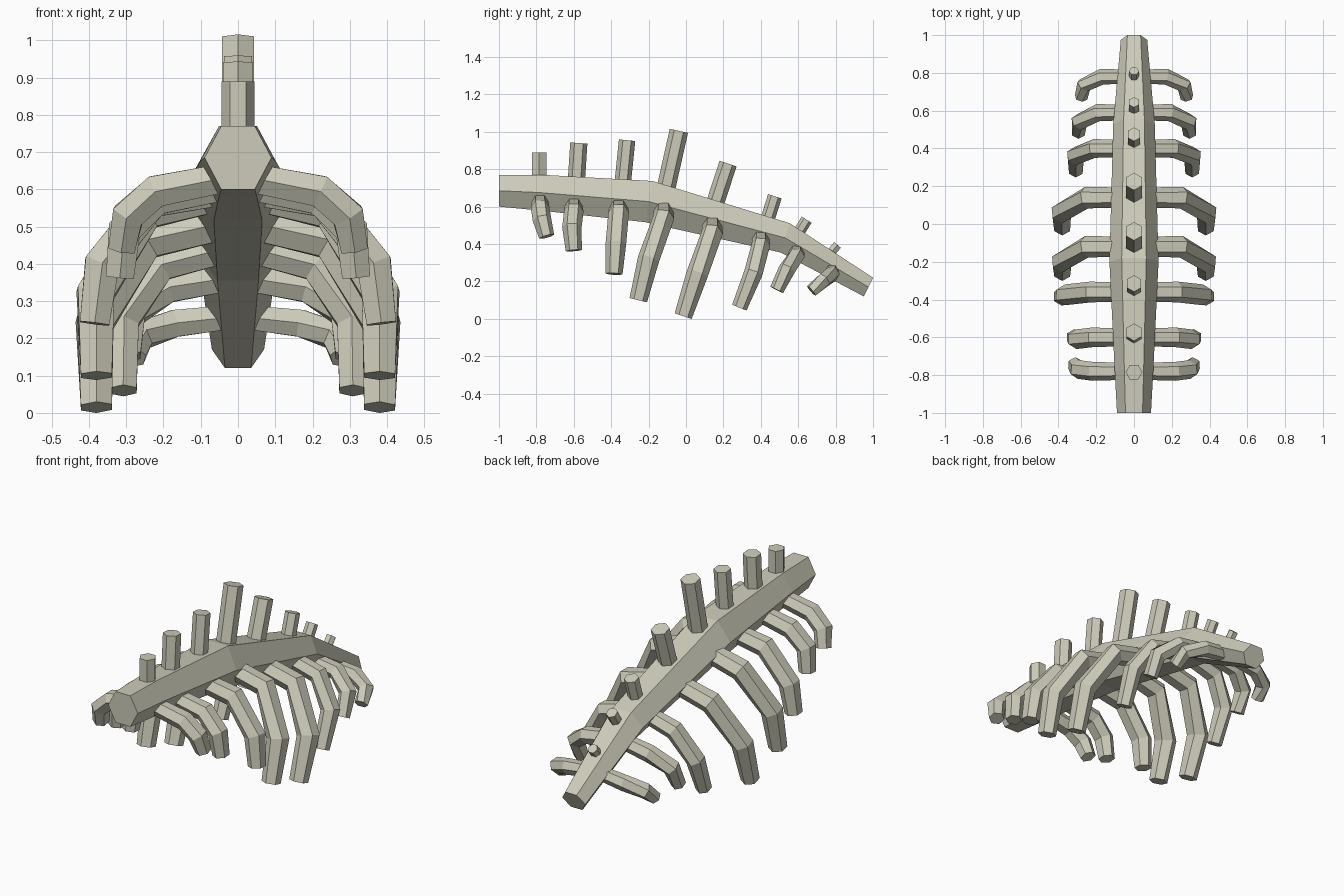
import bpy, bmesh
from math import cos, sin, pi
from mathutils import Vector

cube = bpy.data.objects.get("Cube")
if cube:
    bpy.data.objects.remove(cube, do_unlink=True)

bone = bpy.data.materials.new("bone")
bone.use_nodes = True
colour = (0.61, 0.60, 0.49, 1)
bone.diffuse_color = colour
bone.node_tree.nodes["Principled BSDF"].inputs["Base Color"].default_value = colour


def make_object(name, rings, mirror=False):
    """Skin a list of six-point rings into a capped solid."""
    bm = bmesh.new()
    loops = [[bm.verts.new(p) for p in ring] for ring in rings]
    for a, b in zip(loops, loops[1:]):
        for i in range(6):
            j = (i + 1) % 6
            bm.faces.new((a[i], a[j], b[j], b[i]))
    bm.faces.new(loops[0])
    bm.faces.new(loops[-1])
    bmesh.ops.recalc_face_normals(bm, faces=bm.faces)
    mesh = bpy.data.meshes.new(name)
    bm.to_mesh(mesh)
    bm.free()
    mesh.materials.append(bone)
    obj = bpy.data.objects.new(name, mesh)
    bpy.context.collection.objects.link(obj)
    if mirror:
        obj.modifiers.new("mirror", 'MIRROR')
    return obj


def tube(name, path, radii, phase=0.0, mirror=False):
    """Hexagonal tube whose rings bisect the bends of the path."""
    path = [Vector(p) for p in path]
    rings = []
    for k, p in enumerate(path):
        before = (p - path[k - 1]).normalized() if k else Vector()
        after = (path[k + 1] - p).normalized() if k < len(path) - 1 else Vector()
        t = (before + after).normalized()
        u = (Vector((0, 1, 0)) - t * t.y).normalized()
        v = t.cross(u)
        rings.append([p + radii[k] * (u * cos(a) + v * sin(a))
                      for a in (phase + i * pi / 3 for i in range(6))])
    return make_object(name, rings, mirror)


# Backbone: y, z, half width, half height, lean of each ring
backbone = [(-1, .685, .09, .085, 0), (-.78, .675, .102, .095, .01),
            (-.2, .627, .13, .11, .02), (.53, .433, .11, .078, .025),
            (.975, .17, .07, .05, .025)]
rings = []
for y, z, w, h, lean in backbone:
    rings.append([(w * cos(i * pi / 3), y + lean * sin(i * pi / 3) / sin(pi / 3),
                   z + h * sin(i * pi / 3) / sin(pi / 3)) for i in range(6)])
make_object("backbone", rings)

# Ribs, front to back: radius, then root y, z / shoulder x, z / elbow x, y, z / tip x, y, z
ribs = [
    (.050, (-.78, .63), (.22, .595), (.295, -.77, .53), (.312, -.745, .44)),
    (.052, (-.60, .61), (.22, .575), (.305, -.61, .49), (.317, -.60, .365)),
    (.055, (-.36, .60), (.23, .57), (.365, -.375, .40), (.385, -.385, .24)),
    (.058, (-.12, .59), (.25, .54), (.383, -.20, .32), (.38, -.255, .10)),
    (.058, (.14, .51), (.25, .46), (.385, .06, .24), (.38, -.015, .015)),
    (.050, (.40, .44), (.21, .395), (.31, .36, .245), (.308, .285, .06)),
    (.046, (.59, .36), (.19, .335), (.29, .54, .265), (.295, .485, .155)),
    (.042, (.78, .255), (.17, .24), (.265, .735, .205), (.28, .67, .15)),
]
for n, (r, root, shoulder, elbow, tip) in enumerate(ribs, 1):
    path = [(.04, root[0], root[1]),
            (shoulder[0], root[0], shoulder[1]), elbow, tip]
    tube(f"rib_pair_{n}", path, [r * .9, r, r, r * .83], mirror=True)

# Upright spikes along the back: base y, z / top y, z / radius
spikes = [(-.785, .70, -.785, .89, .044), (-.59, .68, -.573, .94, .046),
          (-.345, .66, -.315, .955, .044), (-.12, .64, -.038, 1.005, .05),
          (.13, .54, .225, .83, .048), (.41, .45, .475, .655, .038),
          (.57, .41, .645, .53, .031), (.73, .30, .81, .395, .027)]
for n, (y0, z0, y1, z1, r) in enumerate(spikes, 1):
    tube(f"back_spike_{n}", [(0, y0, z0), (0, y1, z1)], [r, r],
         phase=pi / 6 if n in (1, 8) else 0)
